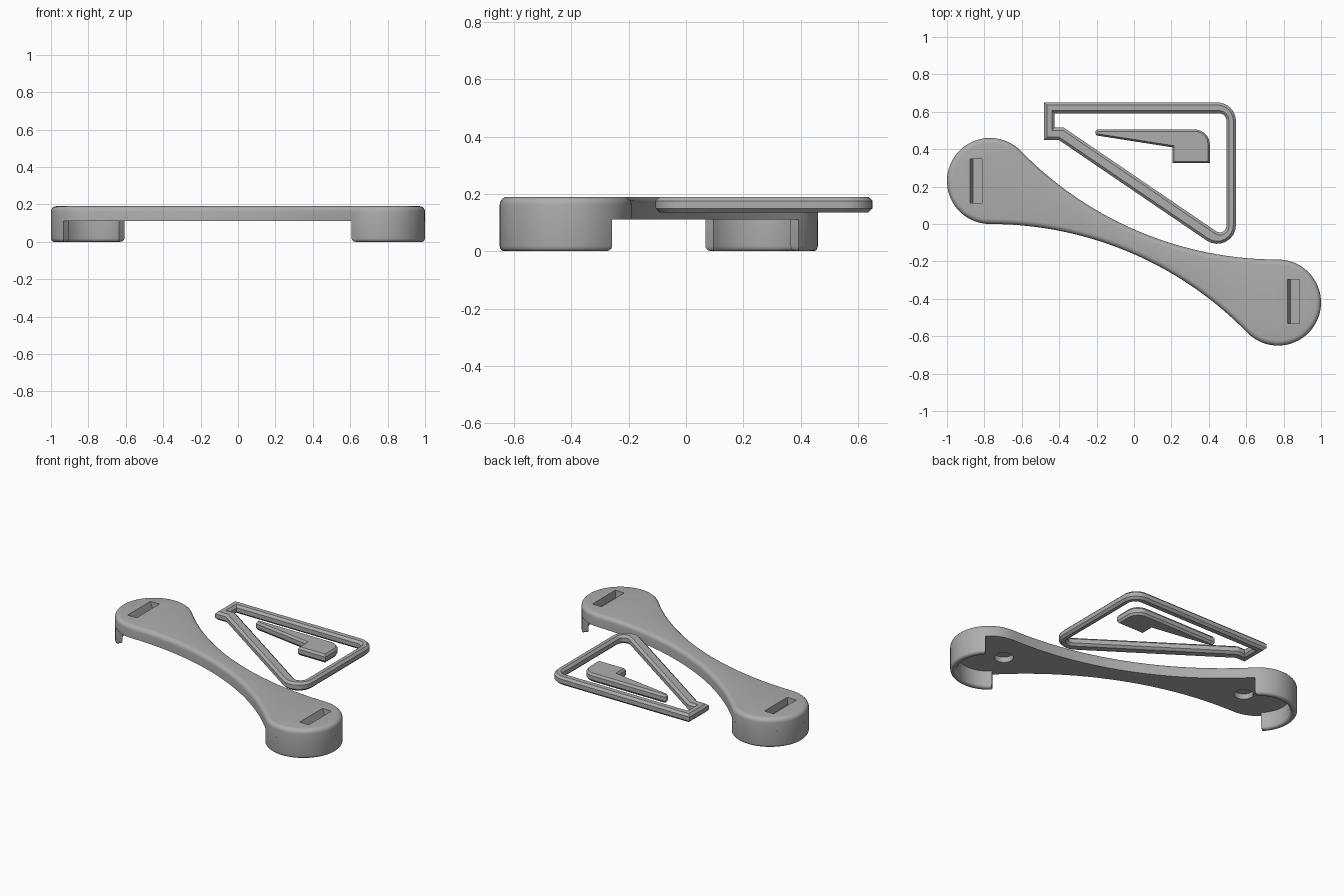
import bpy, bmesh
from math import sin, cos, tan, pi, radians, atan2, acos
from mathutils import Vector

cube = bpy.data.objects.get("Cube")
if cube:
    bpy.data.objects.remove(cube, do_unlink=True)

GREY = (0.42, 0.42, 0.42, 1)
grey = bpy.data.materials.new("plain_grey")
grey.use_nodes = True
grey.diffuse_color = GREY
grey.node_tree.nodes["Principled BSDF"].inputs["Base Color"].default_value = GREY


def arc(cx, cy, r, a0, a1, n):
    """Points along an arc, angles in degrees."""
    steps = [radians(a0 + (a1 - a0) * i / n) for i in range(n + 1)]
    return [Vector((cx + r * cos(a), cy + r * sin(a))) for a in steps]


def rounded(corners, n=8):
    """Closed outline from (x, y, radius) corners."""
    out = []
    for i, (x, y, r) in enumerate(corners):
        p = Vector((x, y))
        if r == 0:
            out.append(p)
            continue
        a = (Vector(corners[i - 1][:2]) - p).normalized()
        b = (Vector(corners[(i + 1) % len(corners)][:2]) - p).normalized()
        half = acos(a.dot(b)) / 2
        centre = p + (a + b).normalized() * (r / sin(half))
        start = p + a * (r / tan(half)) - centre
        end = p + b * (r / tan(half)) - centre
        a0 = atan2(start.y, start.x)
        turn = (atan2(end.y, end.x) - a0 + pi) % (2 * pi) - pi
        for k in range(n + 1):
            t = a0 + turn * k / n
            out.append(centre + Vector((cos(t), sin(t))) * r)
    return out


def inset(loop, d):
    """Move an outline to its left by d, with mitred corners."""
    out = []
    for i, p in enumerate(loop):
        a = (p - loop[i - 1]).normalized()
        b = (loop[(i + 1) % len(loop)] - p).normalized()
        na, nb = Vector((-a.y, a.x)), Vector((-b.y, b.x))
        out.append(p + (na + nb) * (d / (1 + na.dot(nb))))
    return out


def finish(bm, name):
    bmesh.ops.recalc_face_normals(bm, faces=bm.faces)
    mesh = bpy.data.meshes.new(name)
    bm.to_mesh(mesh)
    bm.free()
    obj = bpy.data.objects.new(name, mesh)
    bpy.context.collection.objects.link(obj)
    mesh.materials.append(grey)
    return obj


def smooth(obj, angle=30):
    bpy.ops.object.select_all(action="DESELECT")
    obj.select_set(True)
    bpy.context.view_layer.objects.active = obj
    bpy.ops.object.shade_smooth_by_angle(angle=radians(angle))


def slab(name, loops, layers):
    """Solid from outlines (outer ccw, holes cw) through (inset, z) layers."""
    bm = bmesh.new()
    caps = ([], [])
    for loop in loops:
        rings = [[bm.verts.new((p.x, p.y, z)) for p in inset(loop, d)] for d, z in layers]
        n = len(loop)
        for low, high in zip(rings, rings[1:]):
            for i in range(n):
                j = (i + 1) % n
                bm.faces.new((low[i], low[j], high[j], high[i]))
        for cap, ring in zip(caps, (rings[0], rings[-1])):
            cap += [bm.edges.get((ring[i], ring[(i + 1) % n])) for i in range(n)]
    for cap in caps:
        bmesh.ops.triangle_fill(bm, use_beauty=True, edges=cap)
    return finish(bm, name)


def cut(obj, cutter):
    mod = obj.modifiers.new("cut", "BOOLEAN")
    mod.operation = "DIFFERENCE"
    mod.solver = "EXACT"
    mod.object = cutter
    cutter.hide_render = True
    bpy.ops.object.select_all(action="DESELECT")
    obj.select_set(True)
    bpy.context.view_layer.objects.active = obj
    bpy.ops.object.modifier_apply(modifier=mod.name)
    bpy.data.objects.remove(cutter, do_unlink=True)


# Arm: two round ends joined by a waisted bridge, symmetric by a half turn
END = Vector((0.77, -0.42))
MID = Vector((0, -0.095))
R = 0.23
BIG = 1.919
half = arc(-END.x, -BIG, BIG, 90, 44.23, 28) + arc(END.x, END.y, R, -135.77, 90, 36)[1:-1]
outline = half + [MID * 2 - p for p in half]
F = 0.028
top_fillet = [(F * (1 - cos(t)), 0.19 - F + F * sin(t)) for t in (pi / 2 * k / 5 for k in range(6))]
arm = slab("arm", [outline], [(0, 0.11)] + top_fillet)

# Slots in the top and round recesses in the underside
for x, y in ((-0.85, 0.23), (0.847, -0.415)):
    bm = bmesh.new()
    bmesh.ops.create_cube(bm, size=1)
    for v in bm.verts:
        v.co = (x + v.co.x * 0.076, y + v.co.y * 0.236, 0.18 + v.co.z * 0.08)
        if v.co.z < 0.18 and v.co.x < x:
            v.co.x += 0.028
    cut(arm, finish(bm, "slot_cutter"))
for s in (-1, 1):
    bm = bmesh.new()
    bmesh.ops.create_cone(bm, cap_ends=True, segments=32, radius1=0.057, radius2=0.057, depth=0.08)
    bmesh.ops.translate(bm, verts=bm.verts, vec=(s * 0.685, MID.y - s * 0.29, 0.105))
    cut(arm, finish(bm, "recess_cutter"))
smooth(arm)

# Half-round walls hanging under each end
for name, c, a in (("right_wall", MID * 2 - END, 45), ("left_wall", END, 225)):
    loop = arc(c.x, c.y, R, a, a + 180, 32) + arc(c.x, c.y, R - 0.04, a + 180, a, 32)
    smooth(slab(name, [loop], [(0.014, 0), (0.007, 0.003), (0.002, 0.009), (0, 0.018), (0, 0.11)]))

# Triangular frame with chamfered edges
chamfer = [(0.014, 0.135), (0, 0.149), (0, 0.176), (0.014, 0.19)]
outer = rounded([(-0.48, 0.65, 0), (-0.48, 0.45, 0), (-0.403, 0.45, 0),
                 (0.545, -0.195, 0.1), (0.545, 0.65, 0.1)])
hole = rounded([(-0.424, 0.592, 0), (0.494, 0.592, 0.04), (0.494, -0.076, 0.035),
                (-0.375, 0.515, 0), (-0.424, 0.515, 0)])
smooth(slab("triangle_frame", [outer, hole], chamfer))

# Small hooked tab inside the frame
tab = rounded([(-0.205, 0.505, 0.012), (-0.205, 0.474, 0.012), (0.205, 0.41, 0),
               (0.205, 0.325, 0), (0.405, 0.325, 0), (0.405, 0.505, 0.08)])
smooth(slab("hooked_tab", [tab], [(d * 0.7, z) for d, z in chamfer]))
